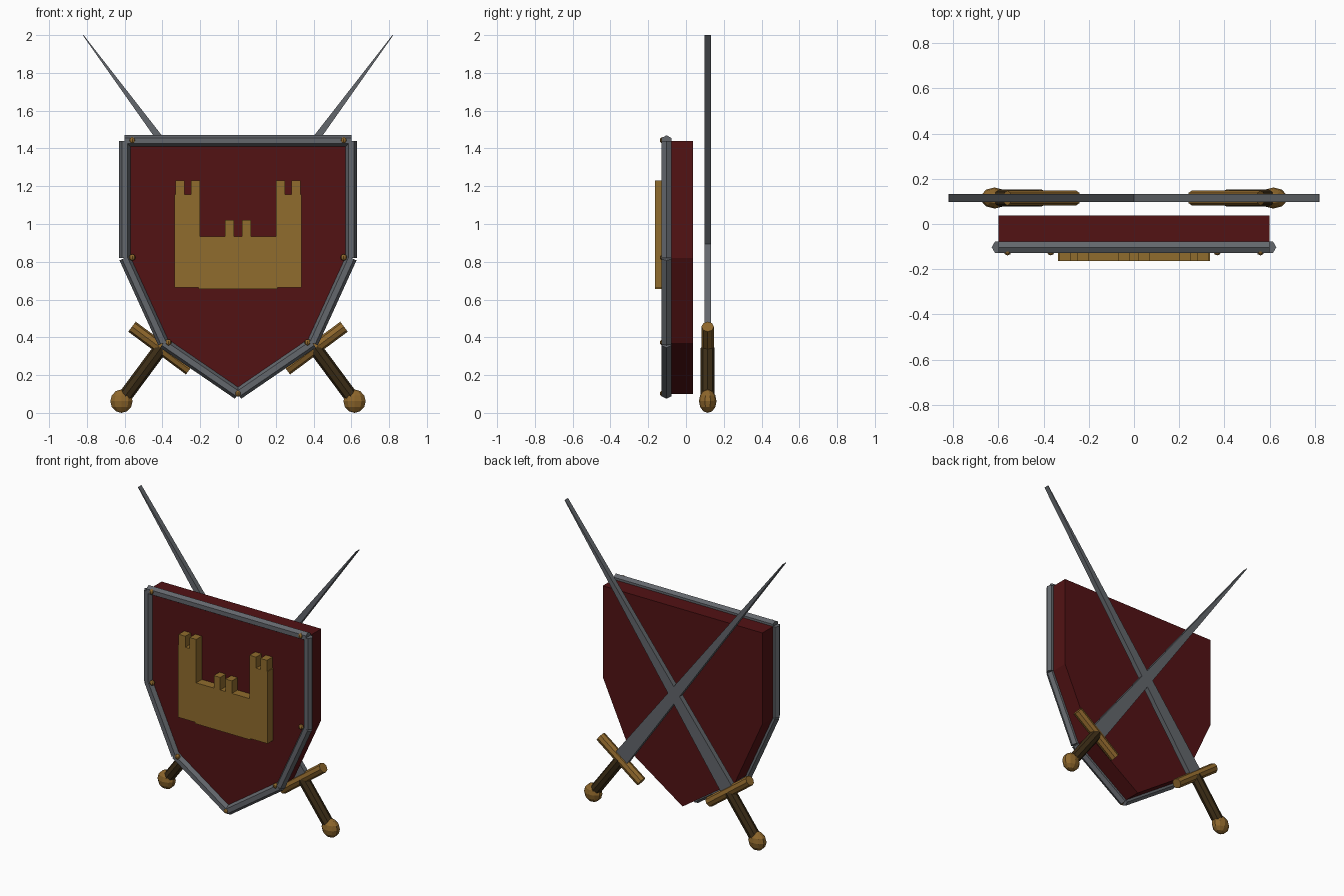
import bpy, bmesh
from mathutils import Vector, Matrix

if "Cube" in bpy.data.objects:
    bpy.data.objects.remove(bpy.data.objects["Cube"])


def material(name, rgb):
    m = bpy.data.materials.new(name)
    m.diffuse_color = (*rgb, 1)
    m.use_nodes = True
    m.node_tree.nodes["Principled BSDF"].inputs["Base Color"].default_value = m.diffuse_color
    return m


RED = material("dark red", (0.085, 0.006, 0.007))
STEEL = material("steel", (0.125, 0.135, 0.15))
GOLD = material("gold", (0.28, 0.15, 0.026))
BRASS = material("brass", (0.27, 0.135, 0.025))
LEATHER = material("brown leather", (0.045, 0.026, 0.008))


def finish(bm, name, mat):
    bmesh.ops.recalc_face_normals(bm, faces=bm.faces)
    me = bpy.data.meshes.new(name)
    bm.to_mesh(me)
    bm.free()
    me.materials.append(mat)
    ob = bpy.data.objects.new(name, me)
    bpy.context.collection.objects.link(ob)
    return ob


def plate(name, mat, outline, y0, y1):
    """Extrude an x-z outline from y0 to y1."""
    bm = bmesh.new()
    face = bm.faces.new([bm.verts.new((x, y0, z)) for x, z in outline])
    new = bmesh.ops.extrude_face_region(bm, geom=[face])["geom"]
    verts = [v for v in new if isinstance(v, bmesh.types.BMVert)]
    bmesh.ops.translate(bm, verts=verts, vec=(0, y1 - y0, 0))
    return finish(bm, name, mat)


def rod(name, mat, a, b, y, r, sides):
    """Prism between two x-z points, with its flats facing front and back when six sided."""
    a, b = Vector((a[0], y, a[1])), Vector((b[0], y, b[1]))
    d = (b - a).normalized()
    perp = Vector((-d.z, 0, d.x))
    rot = Matrix((perp.cross(d), perp, d)).transposed().to_4x4()
    bm = bmesh.new()
    bmesh.ops.create_cone(bm, cap_ends=True, segments=sides, radius1=r, radius2=r,
                          depth=(b - a).length, matrix=Matrix.Translation((a + b) / 2) @ rot)
    return finish(bm, name, mat)


def ball(name, mat, loc, r, u, v, squash=1):
    bm = bmesh.new()
    bmesh.ops.create_uvsphere(bm, u_segments=u, v_segments=v, radius=r,
                              matrix=Matrix.Translation(loc) @ Matrix.Diagonal((1, squash, 1, 1)))
    return finish(bm, name, mat)


def mirrored(half):
    """Close a right-hand outline with its mirror image."""
    return half + [(-x, z) for x, z in reversed(half) if x > 0]


# shield body
FRONT = -0.103
corners = mirrored([(0.6, 1.44), (0.6, 0.82), (0.395, 0.37), (0, 0.1)])
plate("shield_body", RED, corners, FRONT, 0.037)

# rim bars and rivets
for i, p in enumerate(corners):
    q = corners[(i + 1) % len(corners)]
    rod(f"rim_bar_{i}", STEEL, p, q, FRONT, 0.03, 6)
    ball(f"rivet_{i}", BRASS, (p[0] * 0.933, -0.122, p[1] + 0.003), 0.017, 8, 6)

# castle emblem
castle = mirrored([
    (0.02, 0.935), (0.02, 1.02), (0.068, 1.02), (0.068, 0.935), (0.2, 0.935),
    (0.2, 1.23), (0.25, 1.23), (0.25, 1.155), (0.282, 1.155), (0.282, 1.23), (0.332, 1.23),
    (0.332, 1.155), (0.337, 1.155), (0.337, 0.665), (0.21, 0.665), (0.21, 0.656)])
plate("castle_emblem", GOLD, castle, -0.163, FRONT + 0.005)

# crossed swords
Y = 0.115
for s, side in ((1, "left"), (-1, "right")):
    start = Vector((-0.617 * s, 0.062))
    tip = Vector((0.82 * s, 2.0))
    d = (tip - start).normalized()
    perp = Vector((-d.y, d.x))
    hilt = start + d * 0.35
    ball(f"{side}_pommel", BRASS, (start.x, Y, start.y), 0.062, 10, 6, 0.75)
    rod(f"{side}_grip", LEATHER, start, hilt, Y, 0.037, 8)
    rod(f"{side}_guard", BRASS, hilt - perp * 0.19, hilt + perp * 0.19, Y, 0.033, 8)
    plate(f"{side}_blade", STEEL,
          [hilt - perp * 0.052, tip - perp * 0.002, tip + perp * 0.002, hilt + perp * 0.052],
          Y - 0.017, Y + 0.017)
